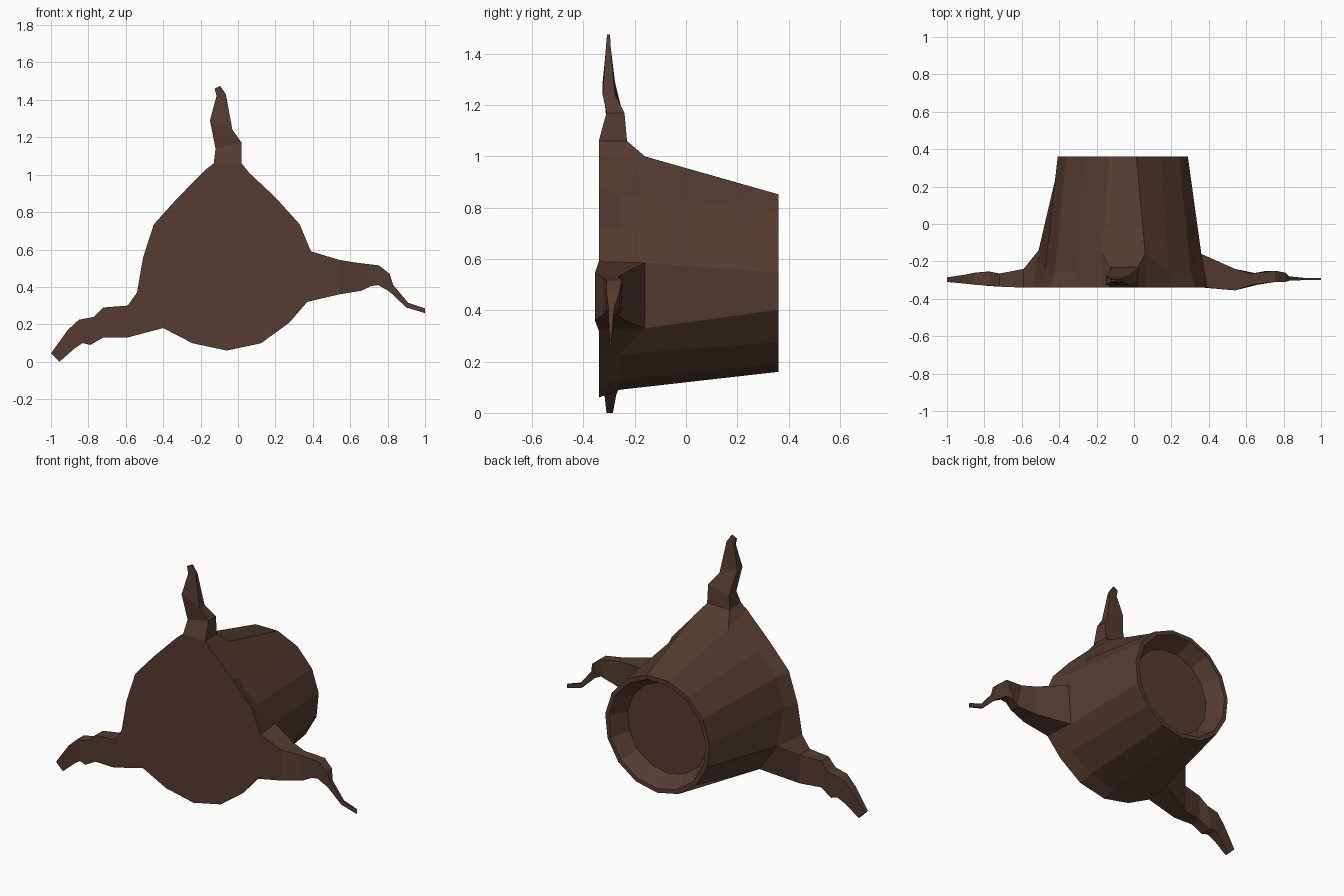
import bpy, bmesh
from math import sin, cos, radians

N, CX, CZ = 15, -0.06, 0.51
bm = bmesh.new()


def ring(y, r, moved=None):
    """15-sided ring facing y; 'moved' replaces single corners."""
    moved = moved or {}
    out = []
    for i in range(N):
        a = radians(-90 + 24 * i)
        p = moved.get(i, (CX + r * cos(a), y, CZ + r * sin(a)))
        out.append(bm.verts.new(p))
    return out


# Trunk: flared base, widened where roots leave, tapered to a hollow cut end
base = ring(-0.34, 0.45, {
    3: (0.37, -0.34, 0.32), 4: (0.39, -0.34, 0.59),
    7: (0.06, -0.34, 1.01), 8: (-0.17, -0.34, 1.03),
    12: (-0.54, -0.34, 0.37), 13: (-0.40, -0.34, 0.18)})
flare = ring(-0.26, 0.42, {
    3: (0.345, -0.16, 0.33), 4: (0.36, -0.16, 0.585),
    7: (0.06, -0.16, 1.0), 8: (-0.17, -0.16, 0.98),
    12: (-0.51, -0.14, 0.37), 13: (-0.38, -0.16, 0.19)})
rings = [base, flare, ring(0.36, 0.35), ring(0.36, 0.325), ring(0.26, 0.27)]
ROOT_SIDES = (3, 7, 12)
for k, (a, b) in enumerate(zip(rings, rings[1:])):
    for i in range(N):
        if k == 0 and i in ROOT_SIDES:
            continue
        j = (i + 1) % N
        bm.faces.new((a[i], a[j], b[j], b[i]))
bm.faces.new(base)
bm.faces.new(rings[-1])


def root(side, sections):
    """Four-sided root; each section: edge one x z, edge two x z, front y, back y."""
    loop = [base[side], base[side + 1], flare[side + 1], flare[side]]
    for x1, z1, x2, z2, y0, y1 in sections:
        nxt = [bm.verts.new(p) for p in
               ((x1, y0, z1), (x2, y0, z2), (x2, y1, z2), (x1, y1, z1))]
        for i in range(4):
            j = (i + 1) % 4
            bm.faces.new((loop[i], loop[j], nxt[j], nxt[i]))
        loop = nxt
    bm.faces.new(loop)


# Right root
root(3, [(0.54, 0.36, 0.54, 0.545, -0.355, -0.24),
         (0.66, 0.38, 0.63, 0.53, -0.325, -0.265),
         (0.71, 0.405, 0.755, 0.515, -0.31, -0.25),
         (0.75, 0.41, 0.81, 0.47, -0.31, -0.26),
         (0.81, 0.375, 0.83, 0.41, -0.303, -0.28),
         (0.90, 0.29, 0.91, 0.315, -0.30, -0.288),
         (1.0, 0.26, 1.0, 0.285, -0.298, -0.29)])
# Top root
root(7, [(0.02, 1.06, -0.13, 1.06, -0.34, -0.23),
         (0.02, 1.17, -0.12, 1.14, -0.31, -0.24),
         (-0.03, 1.24, -0.15, 1.29, -0.325, -0.277),
         (-0.065, 1.43, -0.115, 1.42, -0.312, -0.294),
         (-0.095, 1.475, -0.125, 1.46, -0.308, -0.296)])
# Left root
root(12, [(-0.59, 0.30, -0.59, 0.13, -0.34, -0.24),
          (-0.72, 0.29, -0.72, 0.13, -0.335, -0.265),
          (-0.77, 0.24, -0.79, 0.09, -0.33, -0.255),
          (-0.85, 0.225, -0.83, 0.10, -0.325, -0.26),
          (-0.91, 0.17, -0.875, 0.07, -0.318, -0.272),
          (-1.0, 0.045, -0.955, 0.0, -0.31, -0.285)])

bmesh.ops.recalc_face_normals(bm, faces=bm.faces)
mesh = bpy.data.meshes.new("tree_stump")
bm.to_mesh(mesh)
bm.free()
stump = bpy.data.objects.new("tree_stump", mesh)
bpy.context.collection.objects.link(stump)

# Bark colour
bark = bpy.data.materials.new("bark")
bark.diffuse_color = (0.09, 0.045, 0.03, 1)
mesh.materials.append(bark)
